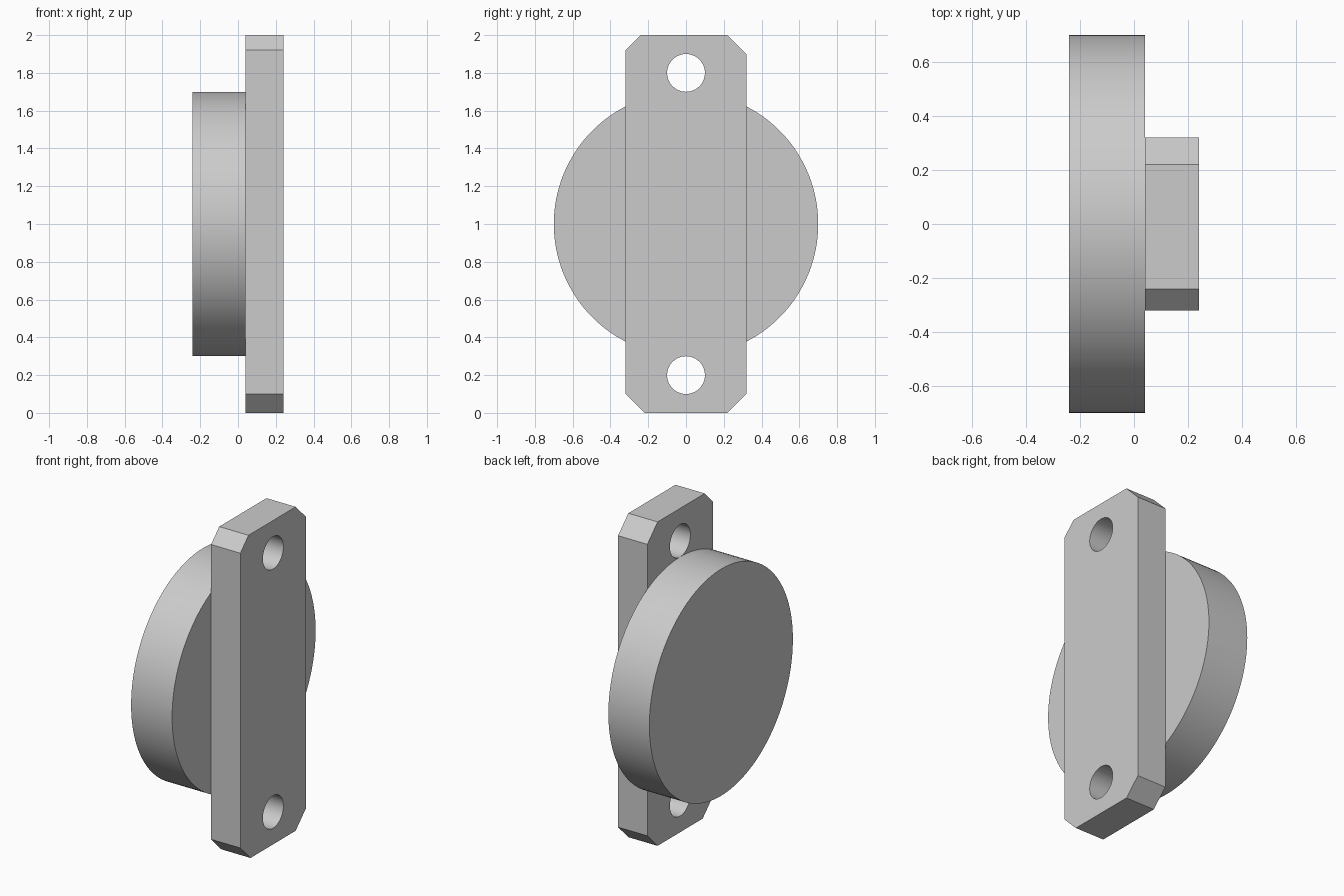
import bpy
import bmesh
from math import radians

cube = bpy.data.objects.get("Cube")
if cube:
    bpy.data.objects.remove(cube, do_unlink=True)

grey = bpy.data.materials.new("plain grey")
grey.use_nodes = True
colour = (0.6, 0.6, 0.6, 1)
grey.diffuse_color = colour
grey.node_tree.nodes["Principled BSDF"].inputs["Base Color"].default_value = colour


def disc(name, radius, x0, x1, z, sides=128):
    """Cylinder lying along x."""
    bpy.ops.mesh.primitive_cylinder_add(
        vertices=sides, radius=radius, depth=x1 - x0,
        location=((x0 + x1) / 2, 0, z), rotation=(0, radians(90), 0))
    obj = bpy.context.object
    obj.name = name
    obj.data.materials.append(grey)
    return obj


def smooth(obj):
    bpy.ops.object.select_all(action="DESELECT")
    obj.select_set(True)
    bpy.context.view_layer.objects.active = obj
    bpy.ops.object.shade_smooth_by_angle(angle=radians(30))


# Round body
body = disc("round_body", 0.7, -0.24, 0.04, 1)
smooth(body)

# Mounting plate: chamfered outline in y and z, extruded along x
outline = [(-0.22, 0), (0.22, 0), (0.32, 0.1), (0.32, 1.9),
           (0.22, 2), (-0.24, 2), (-0.32, 1.92), (-0.32, 0.1)]
bm = bmesh.new()
face = bm.faces.new([bm.verts.new((0.04, y, z)) for y, z in outline])
side = bmesh.ops.extrude_face_region(bm, geom=[face])
bmesh.ops.translate(bm, vec=(0.2, 0, 0),
                    verts=[v for v in side["geom"] if isinstance(v, bmesh.types.BMVert)])
bmesh.ops.recalc_face_normals(bm, faces=bm.faces)
mesh = bpy.data.meshes.new("mounting_plate")
bm.to_mesh(mesh)
bm.free()
mesh.materials.append(grey)
plate = bpy.data.objects.new("mounting_plate", mesh)
bpy.context.collection.objects.link(plate)

# Screw holes near both ends
for name, z in (("lower", 0.2), ("upper", 1.8)):
    cutter = disc(name + "_hole_cutter", 0.1, -0.06, 0.34, z, 64)
    cutter.hide_render = True
    cutter.hide_set(True)
    cut = plate.modifiers.new(name + "_hole", "BOOLEAN")
    cut.operation = "DIFFERENCE"
    cut.solver = "EXACT"
    cut.object = cutter

# Apply the cuts so the hole walls can be shaded smooth
bpy.context.view_layer.objects.active = plate
plate.select_set(True)
for name in [m.name for m in plate.modifiers]:
    bpy.ops.object.modifier_apply(modifier=name)
for obj in [o for o in bpy.data.objects if o.name.endswith("_hole_cutter")]:
    bpy.data.objects.remove(obj, do_unlink=True)
smooth(plate)
